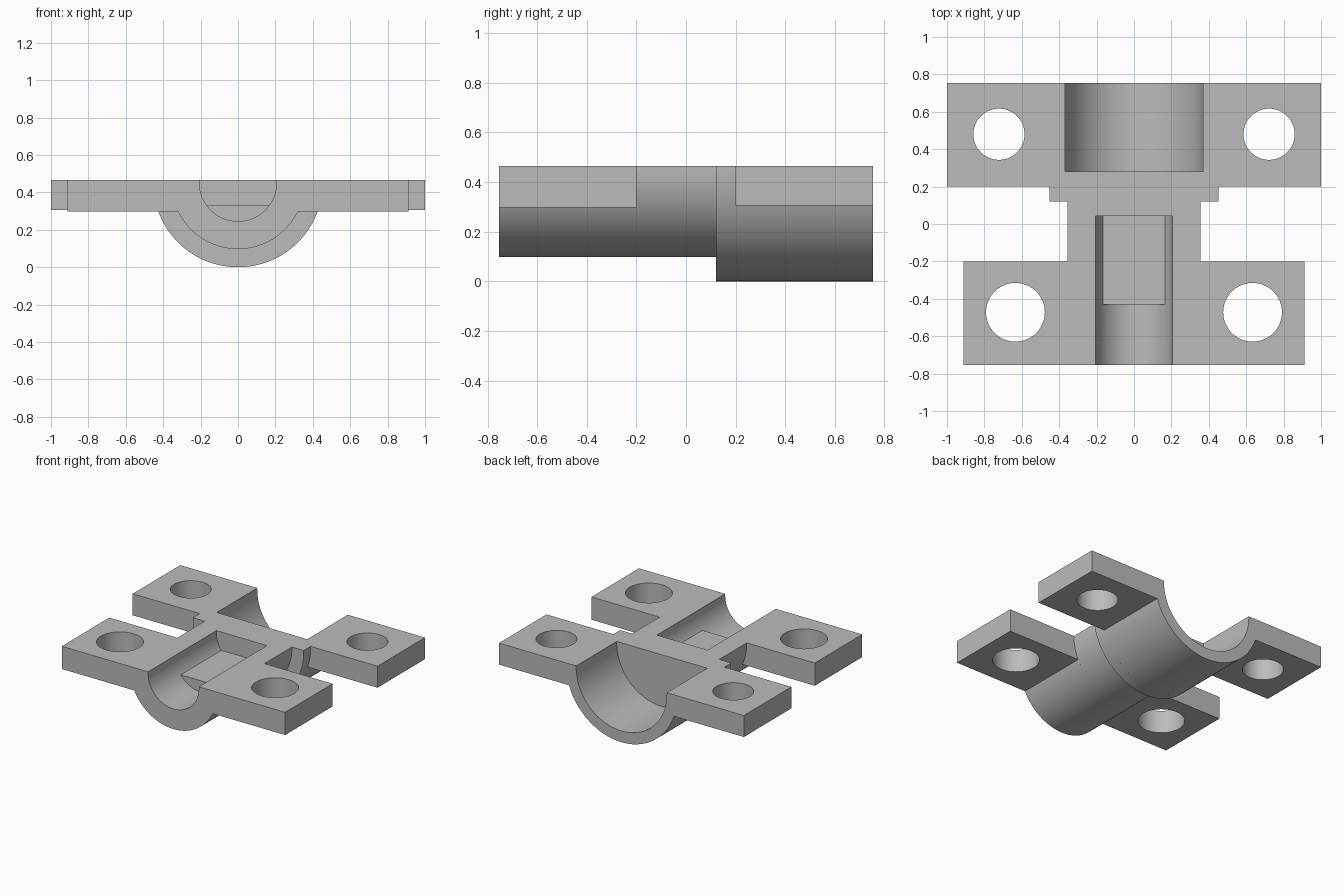
import bpy
import bmesh
from math import asin, cos, sin, pi

TOP = 0.465      # split face height
AXIS = 0.453     # height of the shaft axis
END = 0.753      # half length
SEGMENTS = 64

if "Cube" in bpy.data.objects:
    bpy.data.objects.remove(bpy.data.objects["Cube"], do_unlink=True)

grey = bpy.data.materials.new("cast grey")
grey.use_nodes = True
colour = (0.5, 0.5, 0.5, 1)
grey.diffuse_color = colour
grey.node_tree.nodes["Principled BSDF"].inputs["Base Color"].default_value = colour


def arc(radius, low_angle, high_angle, steps=SEGMENTS):
    """Points on a circle about the shaft axis."""
    span = high_angle - low_angle
    return [(radius * cos(low_angle + span * i / steps),
             AXIS + radius * sin(low_angle + span * i / steps))
            for i in range(steps + 1)]


def trough(radius, top=TOP):
    """Half-round profile with short straight sides up to the top."""
    return [(-radius, top)] + arc(radius, pi, 2 * pi) + [(radius, top)]


def flanged(radius, half_width, underside):
    """Half-round profile with a flat flange on both sides."""
    a = asin((AXIS - underside) / radius)
    return ([(-half_width, TOP), (-half_width, underside)]
            + arc(radius, pi + a, 2 * pi - a)
            + [(half_width, underside), (half_width, TOP)])


def flat_trough(radius, floor, top):
    """Half-round profile filled up to a level floor."""
    a = asin((AXIS - floor) / radius)
    return ([(-radius, top)] + arc(radius, pi, pi + a, 20)
            + arc(radius, 2 * pi - a, 2 * pi, 20) + [(radius, top)])


def prism(name, profile, y0, y1):
    """Extrude an x-z profile along y."""
    bm = bmesh.new()
    face = bm.faces.new([bm.verts.new((x, y0, z)) for x, z in profile])
    new = bmesh.ops.extrude_face_region(bm, geom=[face])["geom"]
    bmesh.ops.translate(bm, vec=(0, y1 - y0, 0),
                        verts=[v for v in new if isinstance(v, bmesh.types.BMVert)])
    bmesh.ops.recalc_face_normals(bm, faces=bm.faces)
    return link(name, bm)


def drill(name, x, y, radius):
    bm = bmesh.new()
    bmesh.ops.create_cone(bm, cap_ends=True, segments=SEGMENTS,
                          radius1=radius, radius2=radius, depth=1)
    bmesh.ops.translate(bm, vec=(x, y, TOP), verts=bm.verts)
    return link(name, bm)


def link(name, bm):
    mesh = bpy.data.meshes.new(name)
    bm.to_mesh(mesh)
    bm.free()
    mesh.materials.append(grey)
    obj = bpy.data.objects.new(name, mesh)
    bpy.context.collection.objects.link(obj)
    return obj


def combine(body, tool, operation):
    """Apply a boolean to the body and remove the tool."""
    mod = body.modifiers.new(operation, 'BOOLEAN')
    mod.operation, mod.solver, mod.object = operation, 'EXACT', tool
    bpy.context.view_layer.update()
    graph = bpy.context.evaluated_depsgraph_get()
    mesh = bpy.data.meshes.new_from_object(body.evaluated_get(graph))
    body.modifiers.clear()
    body.data = mesh
    bpy.data.objects.remove(tool, do_unlink=True)


# Outer body: two flanged ends joined by a narrow neck and a wide collar
body = prism("bearing_half", flanged(0.356, 0.912, 0.297), -END, -0.2)
for part in (prism("neck", trough(0.356), -0.2, 0.12),
             prism("collar", trough(0.453), 0.12, 0.2),
             prism("rear_end", flanged(0.453, 1.0, 0.306), 0.2, END)):
    combine(body, part, 'UNION')

# Shaft bores, the front one with a raised flat floor at its inner end
above = TOP + 0.1
cutters = [prism("rear_bore", trough(0.37, above), 0.28, END + 0.1),
           prism("front_bore", trough(0.207, above), -END - 0.1, -0.43),
           prism("floor_pocket", flat_trough(0.207, 0.33, above), -0.43, 0.043)]

# Bolt holes
for side in (-1, 1):
    cutters.append(drill("rear_hole", side * 0.722, 0.48, 0.137))
    cutters.append(drill("front_hole", side * 0.634, -0.472, 0.157))
for cutter in cutters:
    combine(body, cutter, 'DIFFERENCE')

# Merge leftover coplanar faces
bm = bmesh.new()
bm.from_mesh(body.data)
bmesh.ops.remove_doubles(bm, verts=bm.verts, dist=0.0001)
bmesh.ops.dissolve_limit(bm, angle_limit=0.005, verts=bm.verts, edges=bm.edges)
bm.to_mesh(body.data)
bm.free()
body.data.name = body.name

bpy.ops.object.select_all(action='DESELECT')
body.select_set(True)
bpy.context.view_layer.objects.active = body
bpy.ops.object.shade_smooth_by_angle(angle=pi / 6)
